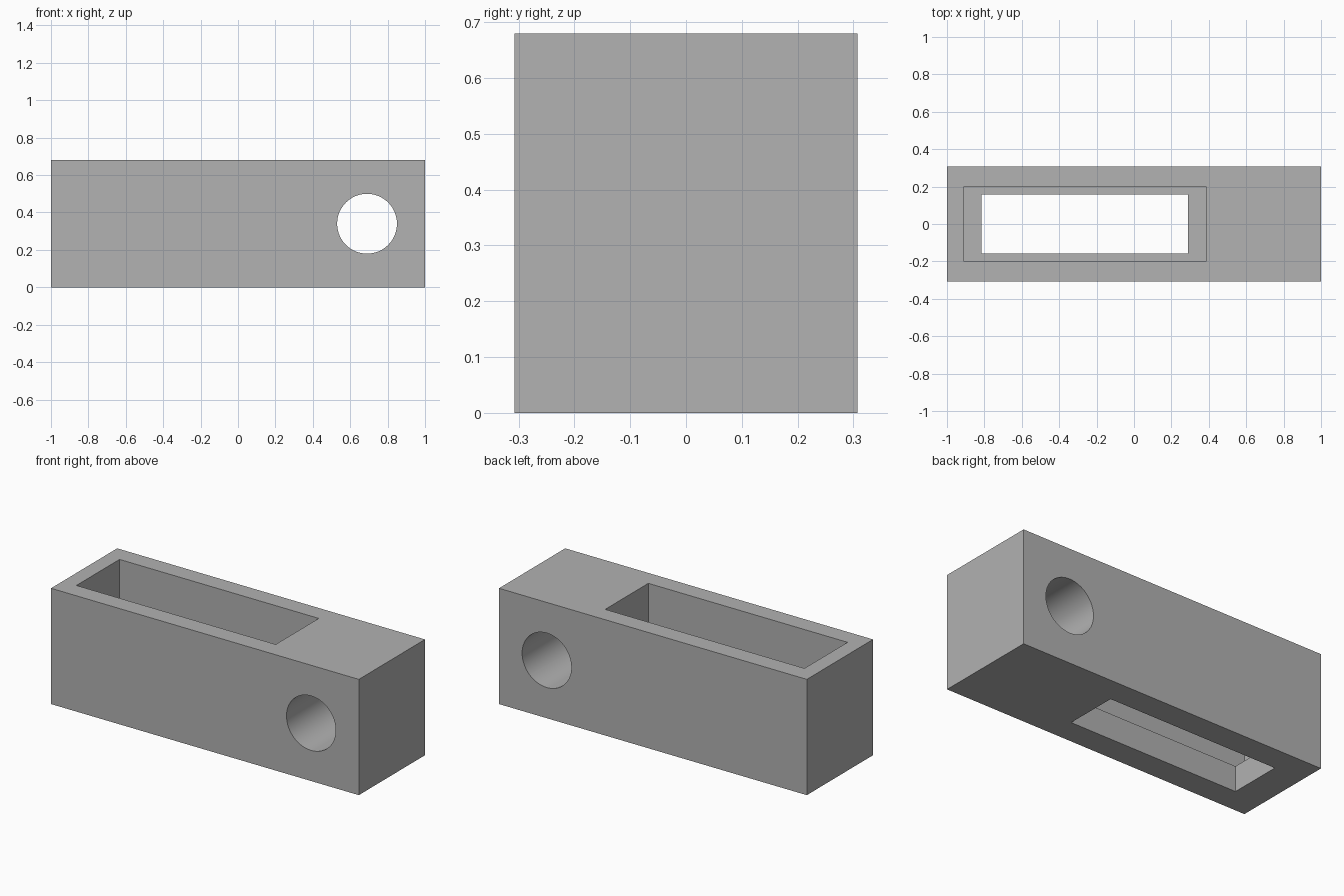
import bpy
import math

default = bpy.data.objects.get("Cube")
if default:
    bpy.data.objects.remove(default, do_unlink=True)

HEIGHT = 0.68
HALF_DEPTH = 0.307
LEDGE = 0.15

# Single grey material
grey = bpy.data.materials.new("plain grey")
grey.use_nodes = True
colour = (0.445, 0.445, 0.445, 1)
grey.diffuse_color = colour
grey.node_tree.nodes["Principled BSDF"].inputs["Base Color"].default_value = colour


def box(name, x0, x1, half_y, z0, z1):
    bpy.ops.mesh.primitive_cube_add(size=1, location=((x0 + x1) / 2, 0, (z0 + z1) / 2))
    obj = bpy.context.object
    obj.name = name
    obj.scale = (x1 - x0, 2 * half_y, z1 - z0)
    bpy.ops.object.transform_apply(location=True, rotation=True, scale=True)
    obj.data.materials.append(grey)
    return obj


def cut(target, cutter):
    mod = target.modifiers.new("cut", 'BOOLEAN')
    mod.operation = 'DIFFERENCE'
    mod.solver = 'EXACT'
    mod.object = cutter
    cutter.hide_render = True
    bpy.ops.object.select_all(action='DESELECT')
    target.select_set(True)
    bpy.context.view_layer.objects.active = target
    bpy.ops.object.modifier_apply(modifier=mod.name)
    bpy.data.objects.remove(cutter, do_unlink=True)


# Solid block
block = box("block", -1, 1, HALF_DEPTH, 0, HEIGHT)

# Wide pocket from the top, stopping at the ledge
cut(block, box("pocket_cutter", -0.91, 0.385, 0.2, LEDGE, HEIGHT + 0.2))

# Narrower slot through the floor
cut(block, box("slot_cutter", -0.815, 0.29, 0.158, -0.2, LEDGE + 0.1))

# Round cross hole from front to back
bpy.ops.mesh.primitive_cylinder_add(vertices=64, radius=0.16, depth=1,
                                    location=(0.69, 0, HEIGHT / 2),
                                    rotation=(math.pi / 2, 0, 0))
hole = bpy.context.object
hole.name = "hole_cutter"
hole.data.materials.append(grey)
cut(block, hole)

# Smooth hole wall, sharp edges elsewhere
bpy.ops.object.shade_smooth_by_angle(angle=math.radians(30))
